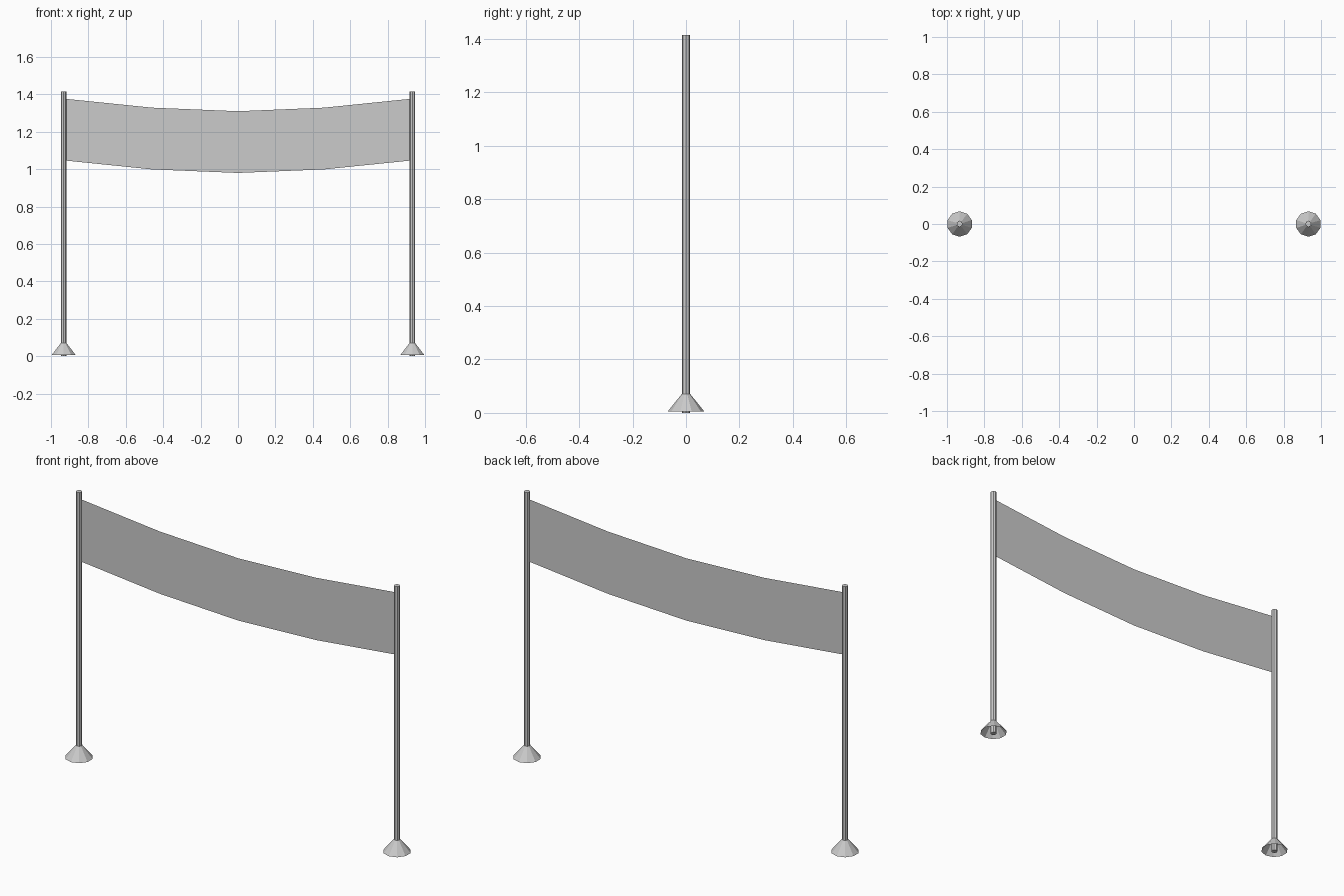
import bpy, bmesh

if "Cube" in bpy.data.objects:
    bpy.data.objects.remove(bpy.data.objects["Cube"])

POLE_X, POLE_R, POLE_H = 0.932, 0.0155, 1.415


def tapered(name, x, r_low, r_high, z_low, z_high, sides, cap):
    bpy.ops.mesh.primitive_cone_add(
        vertices=sides, radius1=r_low, radius2=r_high, depth=z_high - z_low,
        end_fill_type=cap, location=(x, 0, (z_low + z_high) / 2))
    obj = bpy.context.object
    obj.name = name
    return obj


for side, sx in (("left", -1), ("right", 1)):
    # upright pole
    tapered(side + "_pole", sx * POLE_X, POLE_R, POLE_R, 0, POLE_H, 8, 'NGON')
    bpy.ops.object.shade_smooth_by_angle()
    # hollow flared foot, open underneath
    tapered(side + "_foot", sx * POLE_X, 0.068, POLE_R, 0.006, 0.071, 10, 'NOTHING')

# sagging banner sheet between the poles
top_edge = [(-0.92, 1.376), (-0.46, 1.329), (0, 1.31), (0.46, 1.329), (0.92, 1.376)]
DROP = 0.33
bm = bmesh.new()
columns = [(bm.verts.new((x, 0, z - DROP)), bm.verts.new((x, 0, z))) for x, z in top_edge]
for (a, b), (c, d) in zip(columns, columns[1:]):
    bm.faces.new((a, c, d, b))
mesh = bpy.data.meshes.new("banner")
bm.to_mesh(mesh)
bm.free()
bpy.context.collection.objects.link(bpy.data.objects.new("banner", mesh))
